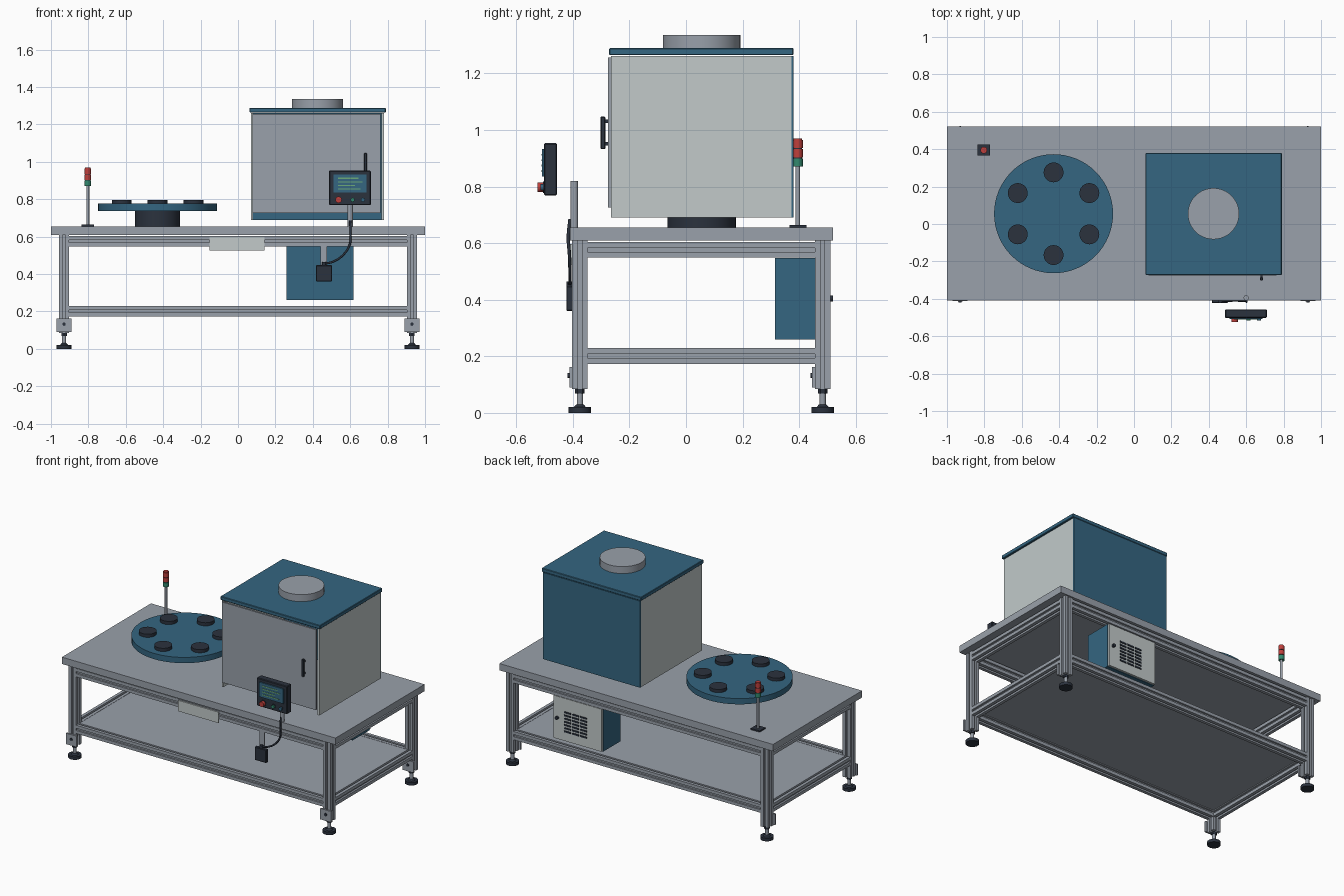
import bpy, bmesh, math
from mathutils import Vector, Matrix

if "Cube" in bpy.data.objects:
    bpy.data.objects.remove(bpy.data.objects["Cube"])


def mat(name, r, g, b):
    m = bpy.data.materials.new(name)
    m.diffuse_color = (r, g, b, 1)
    m.use_nodes = True
    m.node_tree.nodes["Principled BSDF"].inputs["Base Color"].default_value = m.diffuse_color
    return m


GREY = mat("aluminium grey", 0.32, 0.355, 0.405)
BLUE = mat("steel blue", 0.035, 0.133, 0.22)
DARK = mat("charcoal", 0.024, 0.032, 0.048)
LIGHT = mat("pale grey", 0.54, 0.59, 0.59)
RED = mat("signal red", 0.52, 0.05, 0.045)
GREEN = mat("signal green", 0.032, 0.25, 0.155)
TEXT = mat("display green", 0.15, 0.4, 0.19)


def finish(name, bm, material, smooth=False):
    bmesh.ops.recalc_face_normals(bm, faces=bm.faces)
    me = bpy.data.meshes.new(name)
    bm.to_mesh(me)
    bm.free()
    me.materials.append(material)
    ob = bpy.data.objects.new(name, me)
    bpy.context.collection.objects.link(ob)
    if smooth:
        bpy.ops.object.select_all(action='DESELECT')
        bpy.context.view_layer.objects.active = ob
        ob.select_set(True)
        bpy.ops.object.shade_smooth_by_angle(angle=math.radians(35))
    return ob


def box(name, x, y, z, material, bevel=0):
    """Box from (min, max) ranges on each axis."""
    bm = bmesh.new()
    size = [r[1] - r[0] for r in (x, y, z)]
    mid = [(r[1] + r[0]) / 2 for r in (x, y, z)]
    bmesh.ops.create_cube(bm, size=1, matrix=Matrix.Translation(mid) @ Matrix.Diagonal((*size, 1)))
    if bevel:
        bmesh.ops.bevel(bm, geom=bm.edges[:], offset=bevel, segments=1, affect='EDGES')
    return finish(name, bm, material)


def rod(name, a, b, r, material, sides=32, r2=None):
    """Cylinder or cone between two points."""
    a, b = Vector(a), Vector(b)
    bm = bmesh.new()
    turn = (b - a).to_track_quat('Z', 'Y').to_matrix().to_4x4()
    bmesh.ops.create_cone(bm, cap_ends=True, segments=sides, radius1=r,
                          radius2=r if r2 is None else r2, depth=(b - a).length,
                          matrix=Matrix.Translation((a + b) / 2) @ turn)
    return finish(name, bm, material, True)


def extrusion(name, a, b, h=0.0275, w=0.007, d=0.012):
    """Square aluminium profile with a slot along each side."""
    a, b = Vector(a), Vector(b)
    side = [(h, -h), (h, -w), (h - d, -w), (h - d, w), (h, w)]
    pts = []
    for k in range(4):
        c, s = round(math.cos(k * math.pi / 2)), round(math.sin(k * math.pi / 2))
        pts += [(c * x - s * y, s * x + c * y) for x, y in side]
    bm = bmesh.new()
    turn = (b - a).to_track_quat('Z', 'Y').to_matrix()
    face = bm.faces.new([bm.verts.new(turn @ Vector((x, y, 0)) + a) for x, y in pts])
    out = bmesh.ops.extrude_face_region(bm, geom=[face])
    bmesh.ops.translate(bm, vec=b - a, verts=[v for v in out['geom'] if isinstance(v, bmesh.types.BMVert)])
    # keep a start cap
    if not any(all(abs((v.co - a).dot(b - a)) < 1e-6 for v in f.verts) for f in bm.faces):
        bm.faces.new([v for v in face.verts])
    return finish(name, bm, GREY)


# Table frame
LX, LYF, LYB = 0.93, -0.375, 0.483
box("table_top", (-1, 1), (-0.41, 0.52), (0.61, 0.655), GREY)
box("lower_shelf", (-0.91, 0.91), (-0.355, 0.465), (0.214, 0.227), GREY)
for z, level in ((0.576, "upper"), (0.201, "lower")):
    for y, s in ((LYF, "front"), (LYB, "back")):
        extrusion(f"{level}_{s}_rail", (-0.91, y, z), (0.91, y, z))
    for x, s in ((-LX, "left"), (LX, "right")):
        extrusion(f"{level}_{s}_rail", (x, -0.355, z), (x, 0.463, z))

# Legs, brackets and levelling feet
for x in (-LX, LX):
    for y in (LYF, LYB):
        extrusion("leg", (x, y, 0.085), (x, y, 0.612))
        f = y - 0.0275
        box("foot_bracket", (x - 0.04, x + 0.04), (f - 0.01, f + 0.002), (0.09, 0.162), GREY)
        rod("bracket_bolt", (x, f - 0.016, 0.132), (x, f - 0.009, 0.132), 0.009, DARK, 12)
        rod("foot_stem", (x, y, 0.02), (x, y, 0.09), 0.011, GREY, 16)
        rod("foot_nut", (x, y, 0.068), (x, y, 0.084), 0.017, DARK, 6)
        rod("foot_pad", (x, y, 0), (x, y, 0.02), 0.04, DARK)
        rod("foot_collar", (x, y, 0.02), (x, y, 0.03), 0.022, DARK, 24, 0.013)

# Enclosure
box("enclosure_left_panel", (0.07, 0.08), (-0.265, 0.372), (0.69, 1.262), LIGHT)
box("enclosure_right_panel", (0.768, 0.78), (-0.265, 0.372), (0.69, 1.262), LIGHT)
box("enclosure_back_panel", (0.07, 0.78), (0.372, 0.38), (0.69, 1.262), BLUE)
box("enclosure_door", (0.077, 0.762), (-0.276, -0.264), (0.725, 1.256), GREY)
box("enclosure_lid", (0.062, 0.79), (-0.272, 0.38), (1.264, 1.289), BLUE, 0.003)
rod("exhaust_collar", (0.425, 0.055, 1.288), (0.425, 0.055, 1.335), 0.137, GREY, 48)
box("door_handle", (0.674, 0.689), (-0.302, -0.285), (0.932, 1.047), DARK, 0.003)
for z in (0.945, 1.025):
    box("handle_mount", (0.676, 0.687), (-0.287, -0.275), (z, z + 0.012), DARK)

# Rotary table
CX, CY = -0.43, 0.055
rod("turntable_base", (CX, CY, 0.655), (CX, CY, 0.74), 0.121, DARK, 48)
rod("turntable_disc", (CX, CY, 0.738), (CX, CY, 0.776), 0.318, BLUE, 64)
for k in range(6):
    t = math.radians(30 + 60 * k)
    x, y = CX + 0.221 * math.cos(t), CY + 0.221 * math.sin(t)
    rod("workpiece_holder", (x, y, 0.775), (x, y, 0.797), 0.053, DARK)

# Signal tower
TX, TY = -0.803, 0.395
box("tower_base", (TX - 0.033, TX + 0.033), (TY - 0.03, TY + 0.03), (0.655, 0.664), DARK)
rod("tower_pole", (TX, TY, 0.66), (TX, TY, 0.872), 0.008, GREY, 16)
for z, m in ((0.87, GREEN), (0.903, RED), (0.936, RED)):
    rod("tower_lamp", (TX, TY, z), (TX, TY, z + 0.029), 0.018, m, 24)
    rod("tower_spacer", (TX, TY, z + 0.028), (TX, TY, z + 0.034), 0.015, DARK if z < 0.93 else RED, 24)

# Operator panel on its post
box("control_panel", (0.487, 0.71), (-0.502, -0.456), (0.768, 0.953), DARK, 0.004)
box("screen", (0.51, 0.687), (-0.509, -0.501), (0.835, 0.932), BLUE)
for k, w in enumerate((0.11, 0.13, 0.09, 0.12)):
    z = 0.912 - k * 0.019
    box("screen_line", (0.535, 0.535 + w), (-0.511, -0.508), (z - 0.003, z + 0.003), TEXT)
for x, r, m, depth in ((0.538, 0.017, RED, 0.022), (0.613, 0.011, GREEN, 0.013), (0.668, 0.011, BLUE, 0.013)):
    rod("button_ring", (x, -0.5, 0.797), (x, -0.506, 0.797), r + 0.003, DARK, 24)
    rod("push_button", (x, -0.504, 0.797), (x, -0.502 - depth, 0.797), r, m, 24)
rod("panel_post", (0.6, -0.395, 0.65), (0.6, -0.395, 0.82), 0.014, GREY, 24)

# Hanging box with its cable
box("switch_box", (0.417, 0.502), (-0.423, -0.4), (0.36, 0.447), DARK, 0.003)
rod("cable_gland", (0.46, -0.411, 0.445), (0.46, -0.411, 0.465), 0.011, DARK, 16)
box("switch_box_hanger", (0.44, 0.475), (-0.402, -0.394), (0.44, 0.555), GREY)
cu = bpy.data.curves.new("cable", 'CURVE')
cu.dimensions = '3D'
cu.bevel_depth = 0.006
cu.bevel_resolution = 2
cu.use_fill_caps = True
path = [(0.6, -0.41, 0.685), (0.601, -0.416, 0.62), (0.598, -0.412, 0.56),
        (0.565, -0.41, 0.505), (0.51, -0.41, 0.467), (0.462, -0.411, 0.455)]
sp = cu.splines.new('BEZIER')
sp.bezier_points.add(len(path) - 1)
for p, co in zip(sp.bezier_points, path):
    p.co = co
    p.handle_left_type = p.handle_right_type = 'AUTO'
cu.materials.append(DARK)
bpy.context.collection.objects.link(bpy.data.objects.new("cable", cu))

# Front plate
box("front_plate", (-0.152, 0.143), (-0.41, -0.402), (0.525, 0.597), LIGHT)

# Electrical cabinet with vented door
box("cabinet_body", (0.26, 0.617), (0.315, 0.492), (0.26, 0.547), BLUE)
box("cabinet_door", (0.263, 0.614), (0.492, 0.506), (0.263, 0.544), LIGHT)
for row in range(7):
    for col in range(3):
        x, z = 0.37 + col * 0.058, 0.322 + row * 0.021
        box("vent_slot", (x, x + 0.048), (0.505, 0.511), (z, z + 0.01), DARK)
rod("cabinet_lock", (0.585, 0.505, 0.404), (0.585, 0.52, 0.404), 0.011, DARK, 16)
